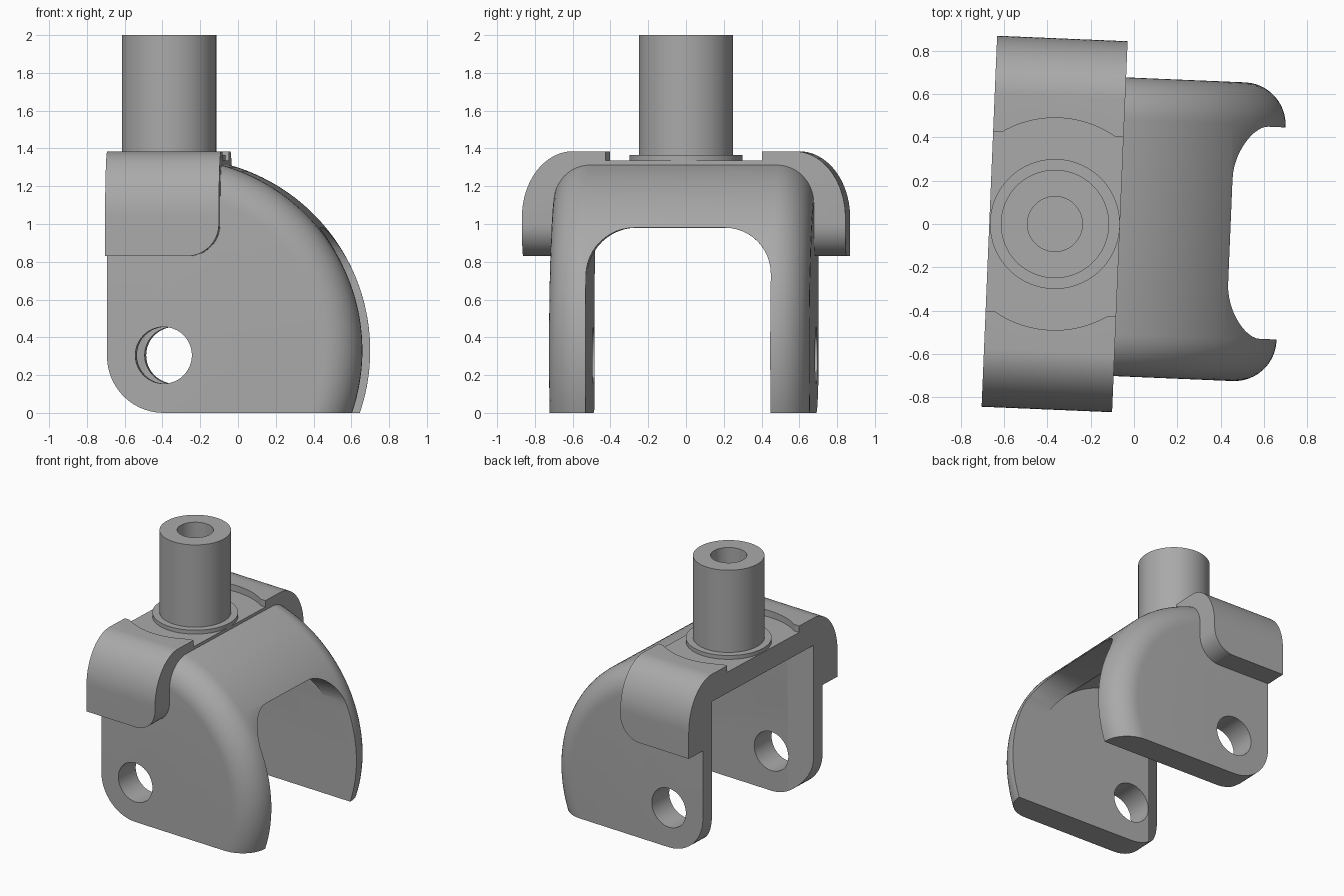
import bpy, bmesh, math
from math import sin, cos, pi, asin, radians
from mathutils import Vector

if "Cube" in bpy.data.objects:
    bpy.data.objects.remove(bpy.data.objects["Cube"], do_unlink=True)

steel = bpy.data.materials.new("grey_steel")
steel.use_nodes = True
steel.diffuse_color = (0.4, 0.4, 0.4, 1)
steel.node_tree.nodes["Principled BSDF"].inputs["Base Color"].default_value = (0.4, 0.4, 0.4, 1)

CX, CZ, R = 0.025, 0.33, 1.02   # centre and radius of the curved fork back
HALF, INNER = 0.69, 0.49        # outer and inner half widths of the fork
BACK = -0.30


def arc(cx, cy, rx, ry, a0, a1, n):
    return [(cx + rx * cos(a0 + (a1 - a0) * i / n), cy + ry * sin(a0 + (a1 - a0) * i / n))
            for i in range(n + 1)]


def loft(name, rings):
    """Solid skinned through rings of equal point count."""
    bm = bmesh.new()
    rows = [[bm.verts.new(p) for p in ring] for ring in rings]
    n = len(rows[0])
    for a, b in zip(rows, rows[1:]):
        for i in range(n):
            bm.faces.new((a[i], a[(i + 1) % n], b[(i + 1) % n], b[i]))
    bm.faces.new(rows[0])
    bm.faces.new(rows[-1])
    bmesh.ops.recalc_face_normals(bm, faces=bm.faces)
    mesh = bpy.data.meshes.new(name)
    bm.to_mesh(mesh)
    bm.free()
    obj = bpy.data.objects.new(name, mesh)
    bpy.context.collection.objects.link(obj)
    return obj


def across(pts, v):     # side profile placed at a given y
    return [(x, v, z) for x, z in pts]


def along(pts, u):      # front profile placed at a given x
    return [(u, y, z) for y, z in pts]


def disc(name, r, z0, z1):
    ring = arc(0, 0, r, r, 0, 2 * pi, 96)[:-1]
    return loft(name, [[(x, y, z) for x, y in ring] for z in (z0, z1)])


def boolean(obj, cutters, op="DIFFERENCE"):
    for c in cutters:
        c.hide_render = True
        m = obj.modifiers.new("cut", "BOOLEAN")
        m.operation, m.solver, m.object = op, "EXACT", c
    bpy.context.view_layer.update()
    dg = bpy.context.evaluated_depsgraph_get()
    mesh = bpy.data.meshes.new_from_object(obj.evaluated_get(dg))
    obj.modifiers.clear()
    obj.data = mesh
    for c in cutters:
        bpy.data.objects.remove(c, do_unlink=True)


# Fork body: side profile whose curved edge rolls over into the flat cheeks
def side_profile(d):
    r = R - d
    return (arc(0.0, 0.3, 0.3, 0.3, 1.5 * pi, pi, 14) + [(BACK, 1.32 - d)]
            + arc(CX, CZ, r, r, asin((0.99 - d) / r), asin(-CZ / r), 48))


roll = 0.195
steps = [(HALF - roll + roll * sin(a), roll * (1 - cos(a)))
         for a in [i * pi / 2 / 12 for i in range(13)]]
rings = [across(side_profile(d), -v) for v, d in reversed(steps)]
rings += [across(side_profile(d), v) for v, d in steps]
fork = loft("fork_body", rings)

# Wheel space: arched tunnel, rounded inner pocket, flared rear mouth, axle hole
arch = ([(INNER, -0.1)] + arc(INNER - 0.25, 0.73, 0.25, 0.25, 0, pi / 2, 12)
        + arc(0.25 - INNER, 0.73, 0.25, 0.25, pi / 2, pi, 12) + [(-INNER, -0.1)])
tunnel = loft("tunnel_cutter", [along(arch, u) for u in (-0.5, 1.3)])
pocket_side = [(-0.5, -0.1), (-0.5, 1.17)] + arc(CX, CZ, 0.84, 0.84, pi / 2, 0, 32) + [(CX + 0.84, -0.1)]
pocket = loft("pocket_cutter", [across(pocket_side, v) for v in (-0.488, 0.488)])
mouth = loft("mouth_cutter", [along([(-w, -0.2), (-w, z), (w, z), (w, -0.2)], u)
                              for u, w, z in ((-0.14, 0.485, 1.165), (-0.32, 0.597, 1.172))])
axle = arc(0, 0.305, 0.15, 0.15, 0, 2 * pi, 48)[:-1]
axle_hole = loft("axle_cutter", [across(axle, v) for v in (-1, 1)])
boolean(fork, [tunnel, pocket, mouth, axle_hole])

# Soft lip where the tunnel breaks through the curved back
bm = bmesh.new()
bm.from_mesh(fork.data)
bmesh.ops.remove_doubles(bm, verts=bm.verts, dist=0.0005)


def on_back(v):
    return (abs(math.hypot(v.co.x - CX, v.co.z - CZ) - R) < 0.004
            and abs(v.co.y) < 0.47 and v.co.x > 0.6)


lip = [e for e in bm.edges if len(e.link_faces) == 2 and all(on_back(v) for v in e.verts)
       and e.calc_face_angle(0) > 0.5]
bmesh.ops.bevel(bm, geom=lip, offset=0.045, segments=4, profile=0.5,
                affect="EDGES", clamp_overlap=True)
bm.to_mesh(fork.data)
bm.free()

# Saddle: rounded bridge over the fork, with a lowered seat for the stem
right_half = ([(0.6, 1.2), (0.6, 0.83), (0.857, 0.83)]
              + arc(0.587, 1.035, 0.27, 0.35, 0, pi / 2, 20))
bridge = right_half + [(-y, z) for y, z in reversed(right_half)]
saddle = loft("saddle", [along(bridge, u) for u in (BACK - 0.003, 0.3)])
flap_side = [(-0.5, 0.5), (-0.5, 1.6), (0.3, 1.6)] + arc(0.13, 1.0, 0.17, 0.17, 0, -pi / 2, 12) \
    + [(-0.5, 0.83)]
flap = loft("flap_cutter", [across(flap_side[1:], v) for v in (-1, 1)])
boolean(saddle, [flap], "INTERSECT")
seat_round = disc("seat_cutter", 0.49, 1.335, 1.6)
seat_box = loft("seat_box_cutter", [along([(-0.415, 1.335), (0.415, 1.335), (0.415, 1.6), (-0.415, 1.6)], u)
                                    for u in (-0.5, 0.5)])
boolean(saddle, [seat_round, seat_box])

# Stem with a blind bore, standing on a thin collar
collar = disc("collar", 0.3, 1.3, 1.365)
stem = disc("stem", 0.25, 1.31, 2.0)
boolean(stem, [disc("bore_cutter", 0.127, 1.45, 2.1)])

# Finish: material, shading and the slight turn about the vertical
for obj in (fork, saddle, collar, stem):
    obj.data.materials.clear()
    obj.data.materials.append(steel)
    for p in obj.data.polygons:
        p.material_index = 0
    obj.location = (-0.365, 0, 0)
    obj.rotation_euler = (0, 0, radians(-2.4))
    bpy.ops.object.select_all(action="DESELECT")
    obj.select_set(True)
    bpy.context.view_layer.objects.active = obj
    bpy.ops.object.shade_smooth_by_angle(angle=radians(30))
